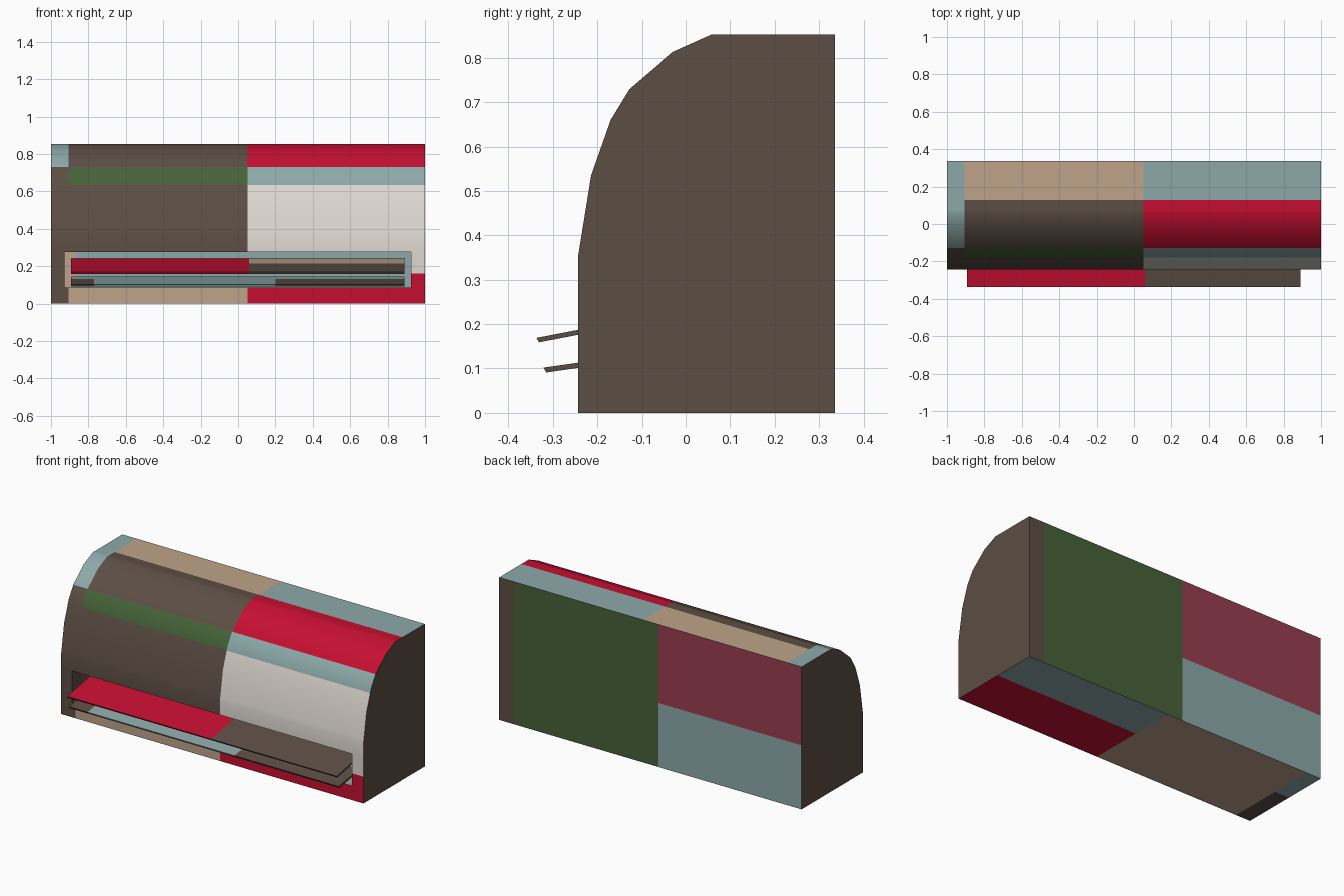
import bpy, bmesh
from mathutils import Vector

if "Cube" in bpy.data.objects:
    bpy.data.objects.remove(bpy.data.objects["Cube"])

# ---- flat colours (sRGB 0-255 converted to linear) ----
COLOURS = {
    "brown": (92, 78, 68), "teal": (141, 169, 169), "green": (70, 98, 57),
    "red": (197, 15, 49), "tan": (191, 164, 138), "off_white": (222, 216, 208),
    "dusty_rose": (152, 62, 80),
}
NAMES = list(COLOURS)


def linear(v):
    v /= 255
    return v / 12.92 if v <= 0.04045 else ((v + 0.055) / 1.055) ** 2.4


MATS = []
for name, rgb in COLOURS.items():
    m = bpy.data.materials.new(name)
    m.diffuse_color = (*[linear(v) for v in rgb], 1)
    m.use_nodes = True
    m.node_tree.nodes["Principled BSDF"].inputs["Base Color"].default_value = m.diffuse_color
    MATS.append(m)


def prism(profile, x0, x1):
    """Extrude a (y, z) profile along x."""
    bm = bmesh.new()
    face = bm.faces.new([bm.verts.new((x0, y, z)) for y, z in profile])
    ext = bmesh.ops.extrude_face_region(bm, geom=[face], use_keep_orig=True)
    verts = [g for g in ext["geom"] if isinstance(g, bmesh.types.BMVert)]
    bmesh.ops.translate(bm, verts=verts, vec=(x1 - x0, 0, 0))
    bmesh.ops.recalc_face_normals(bm, faces=bm.faces)
    return bm


def cut(bm, axis, values):
    """Slice the mesh with planes so colours can change there."""
    no = Vector([float(i == axis) for i in range(3)])
    for v in values:
        bmesh.ops.bisect_plane(bm, geom=bm.verts[:] + bm.edges[:] + bm.faces[:],
                               dist=1e-5, plane_co=no * v, plane_no=no)


def finish(bm, name, rule):
    bmesh.ops.recalc_face_normals(bm, faces=bm.faces)
    bm.normal_update()
    for f in bm.faces:
        f.material_index = NAMES.index(rule(f.calc_center_median(), f.normal))
    mesh = bpy.data.meshes.new(name)
    bm.to_mesh(mesh)
    bm.free()
    for m in MATS:
        mesh.materials.append(m)
    ob = bpy.data.objects.new(name, mesh)
    bpy.context.collection.objects.link(ob)
    bpy.ops.object.select_all(action='DESELECT')
    ob.select_set(True)
    bpy.context.view_layer.objects.active = ob
    bpy.ops.object.shade_smooth_by_angle(angle=0.55)


# ---- housing: rounded front, flat back, with an outlet recess ----
FRONT, BACK, TOP = -0.243, 0.336, 0.852
X0, X1, Z0, Z1 = -0.927, 0.925, 0.085, 0.276   # outlet opening
body = prism([(BACK, 0), (BACK, TOP), (0.057, TOP), (-0.03, 0.813), (-0.128, 0.729),
              (-0.17, 0.66), (-0.214, 0.535), (FRONT, 0.355), (FRONT, 0)], -1, 1)
cut(body, 0, [X0, -0.905, -0.87, -0.05, 0.05, 0.9, X1])
cut(body, 1, [0.075, 0.127])
cut(body, 2, [Z0, 0.16, Z1, 0.383, 0.635, 0.729])


def in_outlet(c):
    return X0 - 0.001 < c.x < X1 + 0.001 and Z0 - 0.001 < c.z < Z1 + 0.001


opening = [f for f in body.faces if f.normal.y < -0.99 and in_outlet(f.calc_center_median())]
ext = bmesh.ops.extrude_face_region(body, geom=opening)
bmesh.ops.translate(body, vec=(0, 0.283, 0),
                    verts=[g for g in ext["geom"] if isinstance(g, bmesh.types.BMVert)])
left = [f for f in opening if f.is_valid]
if left:
    bmesh.ops.delete(body, geom=left, context='FACES')


def housing_colour(c, n):
    if abs(n.x) > 0.9:
        return "brown"
    if c.y > BACK - 0.01:                          # back panel
        if c.x > 0.9:
            return "brown"
        if c.x > -0.05:
            return "green"
        return "dusty_rose" if c.z > 0.383 else "teal"
    if in_outlet(c) and c.y > FRONT + 0.003:       # inside of the outlet
        return "tan" if c.x < -0.87 else "teal"
    if c.z < 0.001:                                # underside
        if -0.905 < c.x < 0.05:
            return "tan"
        if c.y > 0.075:
            return "teal"
        return "red" if c.x > 0 else "brown"
    if c.z > TOP - 0.001 and c.y > 0.127:          # rear of the top
        return "tan" if -0.905 < c.x < 0.05 else "teal"
    if c.x > 0.05:                                 # front, right half
        if c.z > 0.729:
            return "red"
        if c.z > 0.635:
            return "teal"
        return "off_white" if c.z > 0.16 else "red"
    if c.x < -0.905:                               # front, left end band
        return "teal" if c.z > 0.729 else "brown"
    if 0.635 < c.z < 0.729:                        # front, left half
        return "green"
    return "tan" if c.z < Z0 else "brown"


finish(body, "housing", housing_colour)

# ---- upper louvre flap ----
flap = prism([(-0.337, 0.169), (0.03, 0.24), (0.032, 0.229), (-0.331, 0.159)], -0.893, 0.89)
cut(flap, 0, [0.06])
cut(flap, 1, [-0.1])
finish(flap, "upper_flap",
       lambda c, n: "red" if c.x < 0.06 else "tan" if c.y > -0.1 else "brown")

# ---- lower louvre flap ----
flap = prism([(-0.321, 0.102), (-0.02, 0.145), (-0.018, 0.134), (-0.315, 0.091)], -0.893, 0.89)
cut(flap, 0, [-0.77, 0.2])
cut(flap, 1, [-0.12])
finish(flap, "lower_flap",
       lambda c, n: "teal" if -0.77 < c.x < 0.2 or c.y > -0.12 else "brown")
